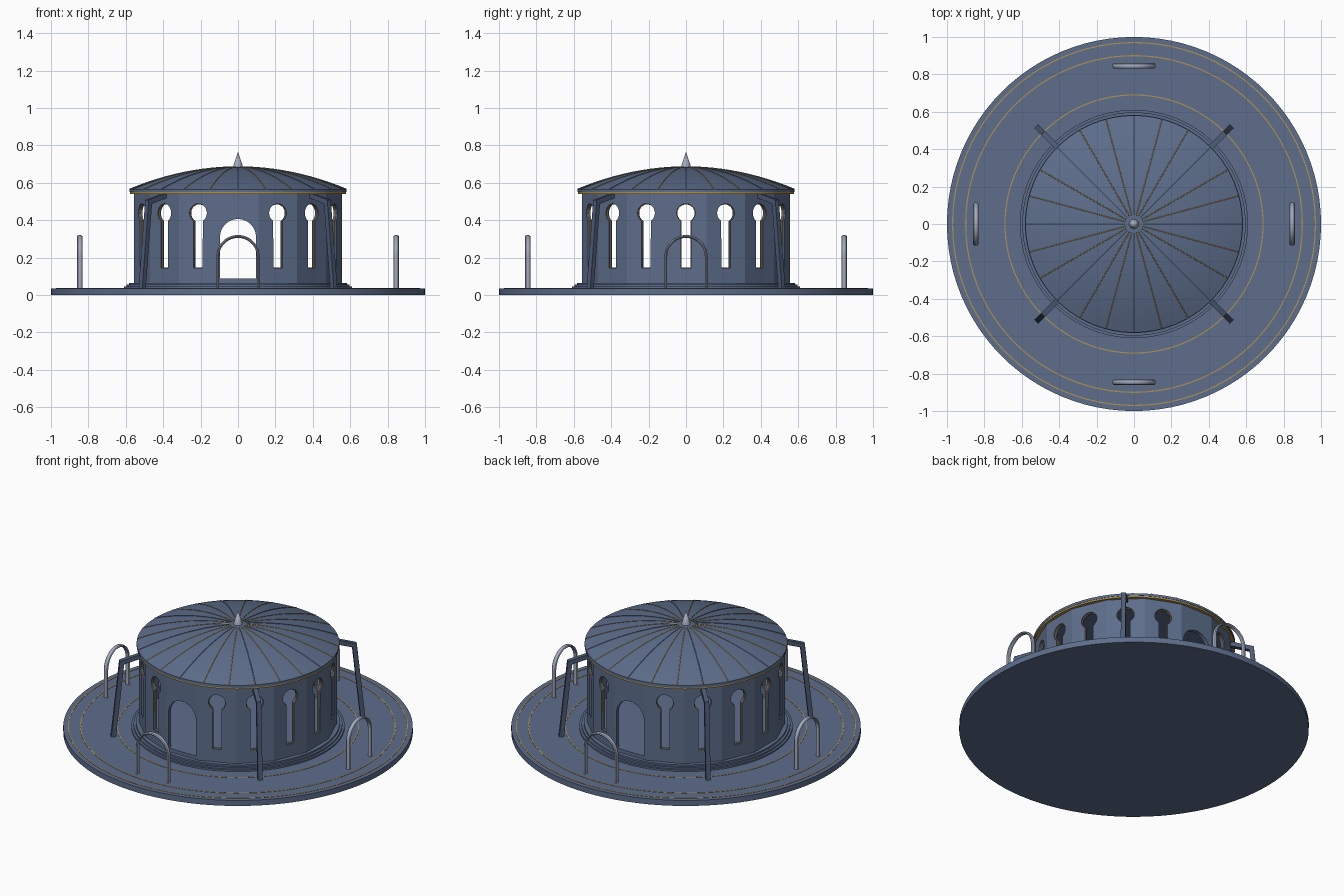
import bpy, bmesh
from math import sin, cos, tan, pi, radians
from mathutils import Matrix, Vector

cube = bpy.data.objects.get("Cube")
if cube:
    bpy.data.objects.remove(cube)


def material(name, rgb):
    m = bpy.data.materials.new(name)
    m.use_nodes = True
    m.diffuse_color = (*rgb, 1)
    m.node_tree.nodes["Principled BSDF"].inputs["Base Color"].default_value = (*rgb, 1)
    return m


BLUE = material("slate blue", (0.11, 0.155, 0.26))
DARK = material("dark slate", (0.075, 0.105, 0.18))
GOLD = material("old gold", (0.42, 0.29, 0.09))
STEEL = material("pale steel", (0.36, 0.40, 0.50))


def add_mesh(name, mesh, mat, matrix=None):
    mesh.materials.clear()
    mesh.materials.append(mat)
    mesh.shade_smooth()
    mesh.set_sharp_from_angle(angle=radians(30))
    ob = bpy.data.objects.new(name, mesh)
    bpy.context.collection.objects.link(ob)
    if matrix:
        ob.matrix_world = matrix
    return ob


def from_bmesh(name, bm, mat, matrix=None):
    bmesh.ops.remove_doubles(bm, verts=bm.verts, dist=1e-5)
    bmesh.ops.recalc_face_normals(bm, faces=bm.faces)
    mesh = bpy.data.meshes.new(name)
    bm.to_mesh(mesh)
    bm.free()
    return add_mesh(name, mesh, mat, matrix)


def lathe(name, profile, mat, closed=False, steps=96):
    """Spin a (radius, height) profile around z."""
    bm = bmesh.new()
    vs = [bm.verts.new((r, 0, z)) for r, z in profile]
    es = [bm.edges.new(p) for p in zip(vs, vs[1:])]
    if closed:
        es.append(bm.edges.new((vs[-1], vs[0])))
    bmesh.ops.spin(bm, geom=vs + es, cent=(0, 0, 0), axis=(0, 0, 1),
                   angle=2 * pi, steps=steps)
    return from_bmesh(name, bm, mat)


def disc(name, r, z0, z1, mat):
    return lathe(name, [(0, z0), (r, z0), (r, z1), (0, z1)], mat)


def band(name, r, width, z0, z1, mat):
    a, b = r - width / 2, r + width / 2
    return lathe(name, [(a, z0), (b, z0), (b, z1), (a, z1)], mat, closed=True)


def curve_mesh(name, loops, cyclic=True, extrude=0, bevel=0):
    """Filled plate (extrude) or tube (bevel) from point loops, as a mesh."""
    cu = bpy.data.curves.new(name, 'CURVE')
    cu.dimensions = '3D' if bevel else '2D'
    cu.fill_mode = 'FULL' if bevel else 'BOTH'
    cu.extrude, cu.bevel_depth, cu.bevel_resolution = extrude, bevel, 2
    cu.use_fill_caps = bool(bevel)
    for pts in loops:
        sp = cu.splines.new('POLY')
        sp.points.add(len(pts) - 1)
        for p, co in zip(sp.points, pts):
            p.co = (co[0], co[1], co[2] if len(co) > 2 else 0, 1)
        sp.use_cyclic_u = cyclic
    ob = bpy.data.objects.new(name, cu)
    bpy.context.collection.objects.link(ob)
    dg = bpy.context.evaluated_depsgraph_get()
    mesh = bpy.data.meshes.new_from_object(ob.evaluated_get(dg))
    bpy.data.objects.remove(ob)
    bpy.data.curves.remove(cu)
    return mesh


def arc(cx, cy, r, a0, a1, n=20):
    return [(cx + r * cos(radians(a0 + (a1 - a0) * i / n)),
             cy + r * sin(radians(a0 + (a1 - a0) * i / n))) for i in range(n + 1)]


def turn(deg):
    return Matrix.Rotation(radians(deg), 4, 'Z')


UPRIGHT = Matrix.Rotation(pi / 2, 4, 'X')

# Platform with inlaid rings and steps
DECK = 0.035
disc("platform", 1.0, 0, DECK, BLUE)
for r in (0.69, 0.90, 0.97):
    band("platform_ring", r, 0.006, DECK - 0.002, DECK + 0.002, GOLD)
for i, r in enumerate((0.61, 0.597, 0.583)):
    disc("step", r, 0.03, 0.045 + 0.01 * i, BLUE)
disc("inner_floor", 0.54, 0.05, 0.085, BLUE)

# Sixteen wall panels: keyhole windows, with doorways front and back
APOTHEM, THICK, SIDES = 0.556, 0.024, 16
half = APOTHEM * tan(pi / SIDES)
outline = [(-half, 0.05), (half, 0.05), (half, 0.555), (-half, 0.555)]
keyhole = [(-0.026, 0.145), (0.026, 0.145)] + arc(0, 0.438, 0.05, -58, 238, 28)
doorway = [(-0.096, 0.087), (0.096, 0.087)] + arc(0, 0.31, 0.096, 0, 180)
window_mesh = curve_mesh("window_panel", [outline, keyhole], extrude=THICK / 2)
door_mesh = curve_mesh("door_panel", [outline, doorway], extrude=THICK / 2)
trim_mesh = curve_mesh("window_trim", [keyhole], bevel=0.004)
for k in range(SIDES):
    spin = turn(k * 360 / SIDES)
    place = spin @ Matrix.Translation((0, THICK / 2 - APOTHEM, 0)) @ UPRIGHT
    if k % (SIDES // 2) == 0:
        add_mesh("door_panel", door_mesh, BLUE, place)
    else:
        add_mesh("window_panel", window_mesh, BLUE, place)
        add_mesh("window_trim", trim_mesh, GOLD, place)

# Shallow domed roof with eave, seams and spire
EAVE, RIM, RISE = 0.58, 0.565, 0.12


def roof_z(r):
    return RIM + RISE * (1 - (r / EAVE) ** 2)


radii = [EAVE * (1 - i / 12) for i in range(13)]
lathe("roof", [(0, 0.55), (EAVE, 0.55)] + [(r, roof_z(r)) for r in radii], BLUE)
band("eave_trim", 0.568, 0.02, 0.54, 0.55, GOLD)
seam_path = [(r, 0, roof_z(r)) for r in radii[:-1]]
thin_seam = curve_mesh("roof_seam", [seam_path], cyclic=False, bevel=0.0025)
main_seam = curve_mesh("main_roof_seam", [seam_path], cyclic=False, bevel=0.003)
for k in range(24):
    if k % 3:
        add_mesh("roof_seam", thin_seam, GOLD, turn(k * 15))
    else:
        add_mesh("main_roof_seam", main_seam, BLUE, turn(k * 15))
lathe("spire", [(0, 0.67), (0.028, 0.675), (0.022, 0.70), (0, 0.765)], STEEL, steps=24)


# Four bent buttresses on the diagonals
def beam(name, a, b, size, matrix):
    a, b = Vector(a), Vector(b)
    d = b - a
    bm = bmesh.new()
    bmesh.ops.create_cube(bm, size=1)
    bmesh.ops.scale(bm, vec=(size, size, d.length), verts=bm.verts)
    rot = d.to_track_quat('Z', 'Y').to_matrix().to_4x4()
    bm.transform(Matrix.Translation((a + b) / 2) @ rot)
    from_bmesh(name, bm, DARK, matrix)


for k in range(4):
    m = turn(45 + 90 * k)
    beam("buttress_leg", (0.725, 0, 0.03), (0.675, 0, 0.505), 0.027, m)
    beam("buttress_arm", (0.685, 0, 0.495), (0.545, 0, 0.535), 0.027, m)

# Four slender arches around the platform edge
arch_path = [(0.108, 0.03)] + arc(0, 0.205, 0.108, 0, 180, 24) + [(-0.108, 0.03)]
arch_mesh = curve_mesh("arch", [arch_path], cyclic=False, bevel=0.0075)
for k in range(4):
    add_mesh("arch", arch_mesh, STEEL, turn(90 * k) @ Matrix.Translation((0, -0.846, 0))
             @ UPRIGHT @ Matrix.Diagonal((1, 1, 2, 1)))
